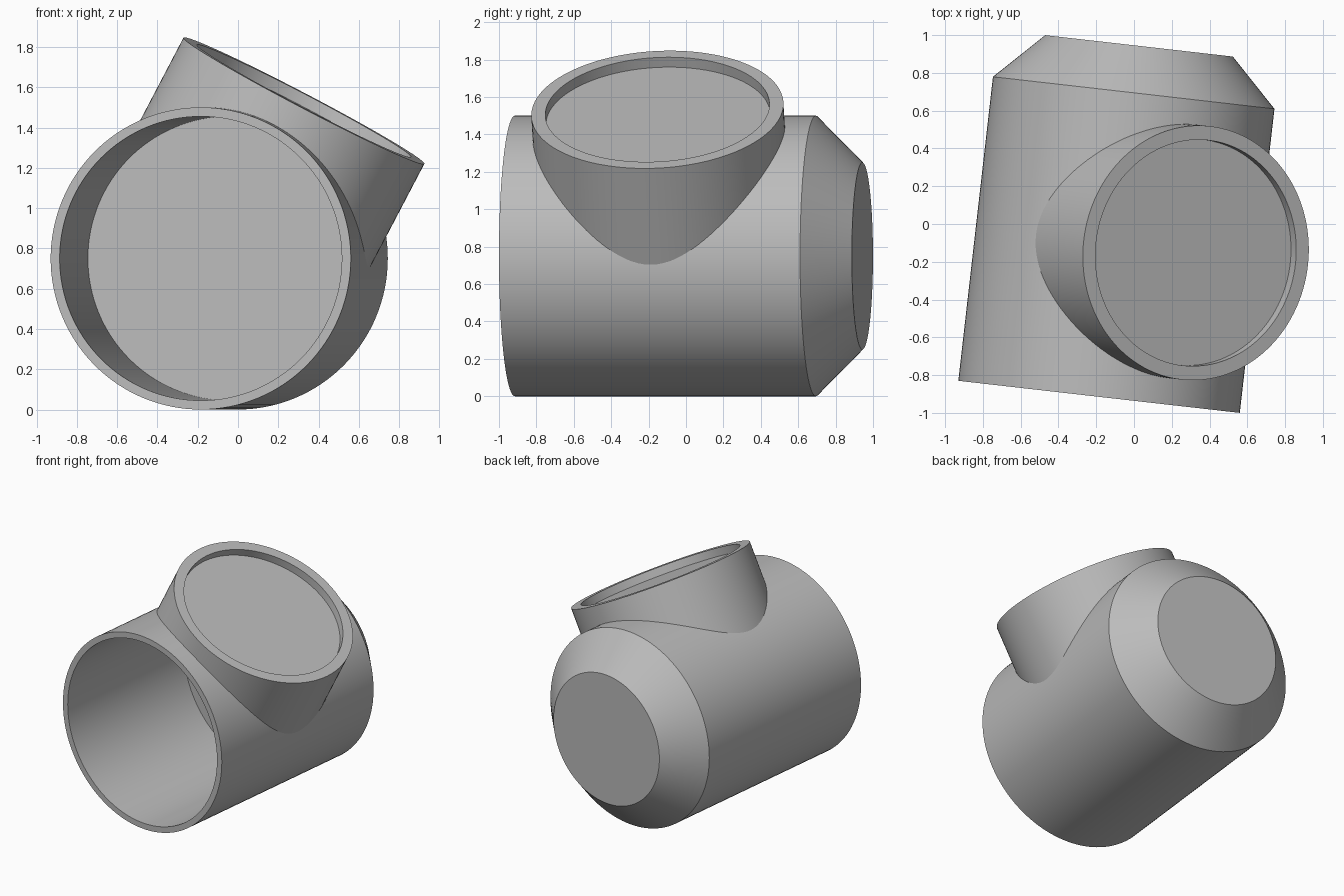
import bpy, bmesh
from math import sin, cos, pi, radians, sqrt
from mathutils import Matrix, Vector

if "Cube" in bpy.data.objects:
    bpy.data.objects.remove(bpy.data.objects["Cube"])

SEGMENTS = 128

grey = bpy.data.materials.new("plain_grey")
grey.use_nodes = True
COLOUR = (0.5, 0.5, 0.5, 1)
grey.diffuse_color = COLOUR
grey.node_tree.nodes["Principled BSDF"].inputs["Base Color"].default_value = COLOUR


def lathe(name, profile, matrix, cap_start=True, cap_end=True):
    """Turn (radius, height) points round local z; height may be a function of x."""
    bm = bmesh.new()
    rings = []
    for radius, height in profile:
        ring = []
        for i in range(SEGMENTS):
            a = 2 * pi * i / SEGMENTS
            x, y = radius * cos(a), radius * sin(a)
            z = height(x) if callable(height) else height
            ring.append(bm.verts.new((x, y, z)))
        rings.append(ring)
    for low, high in zip(rings, rings[1:]):
        for i in range(SEGMENTS):
            j = (i + 1) % SEGMENTS
            bm.faces.new((low[i], low[j], high[j], high[i]))
    if cap_start:
        bm.faces.new(rings[0][::-1])
    if cap_end:
        bm.faces.new(rings[-1])
    mesh = bpy.data.meshes.new(name)
    bm.to_mesh(mesh)
    bm.free()
    mesh.materials.append(grey)
    obj = bpy.data.objects.new(name, mesh)
    bpy.context.collection.objects.link(obj)
    obj.matrix_world = matrix
    bpy.ops.object.select_all(action='DESELECT')
    obj.select_set(True)
    bpy.context.view_layer.objects.active = obj
    bpy.ops.object.shade_smooth_by_angle(angle=radians(30))
    return obj


# Main body: cup open at the front, with a chamfered closed back
yaw = Matrix.Rotation(radians(-6.5), 4, 'Z')
mouth = Vector((-0.185, -0.915, 0.75))
body_profile = [(0.5, 1.87), (0.75, 1.62), (0.75, 0), (0.705, 0), (0.705, 1.24)]
lathe("main_body", body_profile[::-1],
      Matrix.Translation(mouth) @ yaw @ Matrix.Rotation(-pi / 2, 4, 'X'))

# Side branch: its foot follows the body wall, its top has a shallow recess
joint = mouth + yaw @ Vector((0.01, 0.815, 0))
branch_profile = [(0.675, lambda x: sqrt(0.73 ** 2 - x * x)),
                  (0.675, 0.885), (0.6, 0.885), (0.6, 0.825)]
lathe("side_branch", branch_profile,
      Matrix.Translation(joint) @ yaw @ Matrix.Rotation(radians(27.8), 4, 'Y'),
      cap_start=False)
